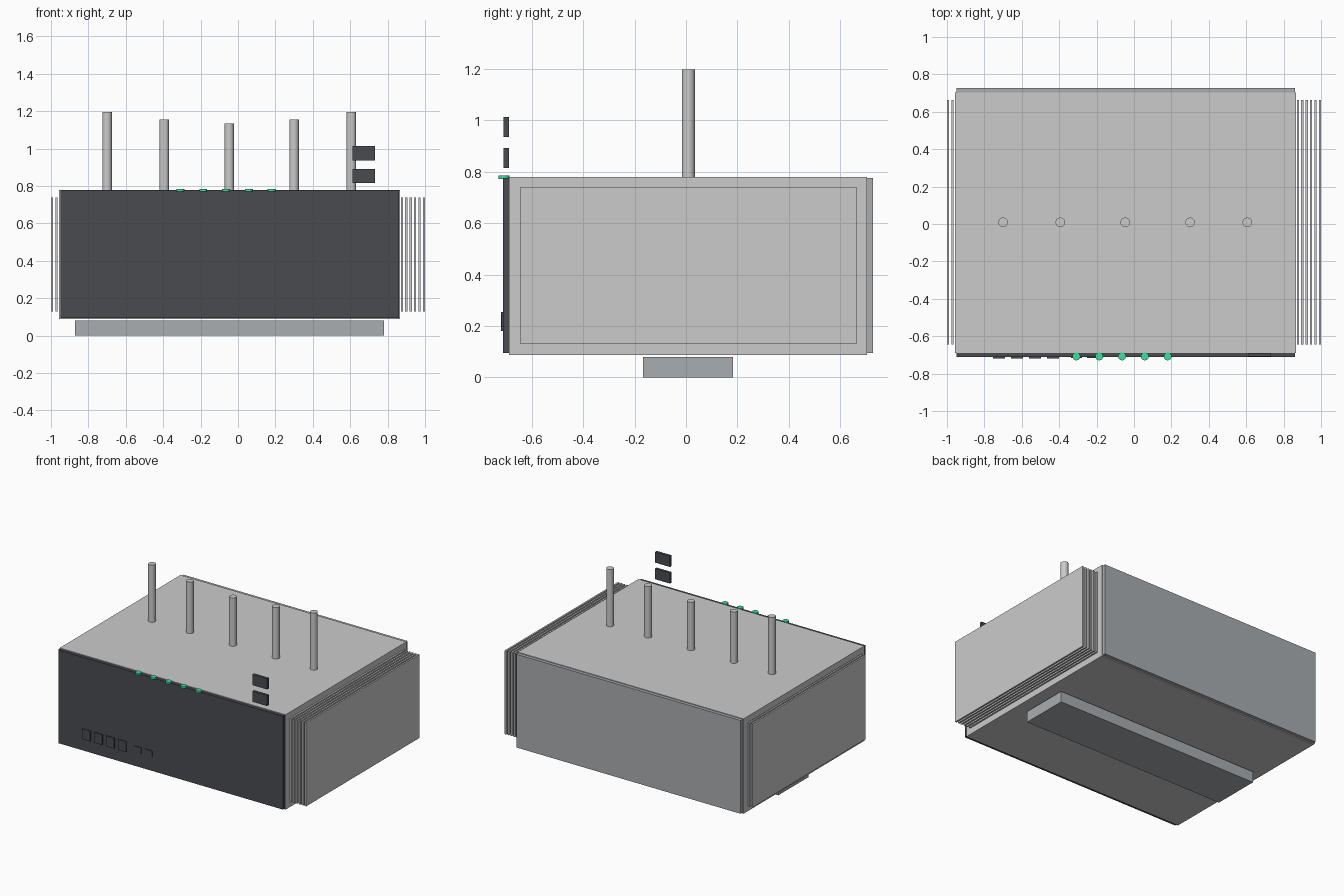
import bpy

if "Cube" in bpy.data.objects:
    bpy.data.objects.remove(bpy.data.objects["Cube"])


def material(name, color):
    m = bpy.data.materials.new(name)
    m.diffuse_color = (*color, 1)
    m.use_nodes = True
    m.node_tree.nodes["Principled BSDF"].inputs["Base Color"].default_value = m.diffuse_color
    return m


DARK = material("dark_panel", (0.065, 0.07, 0.08))
GREEN = material("green_light", (0.04, 0.75, 0.35))
STEEL = material("steel", (0.40, 0.42, 0.44))


def box(name, x, y, z, mat=None):
    """Box from (min, max) ranges on each axis."""
    r = (x, y, z)
    bpy.ops.mesh.primitive_cube_add(size=1, location=[(a + b) / 2 for a, b in r])
    o = bpy.context.object
    o.name = name
    o.scale = [b - a for a, b in r]
    bpy.ops.object.transform_apply(location=False, rotation=False, scale=True)
    if mat:
        o.data.materials.append(mat)
    return o


def rod(name, x, y, z, radius, mat=None, sides=24):
    """Upright cylinder spanning the z range."""
    bpy.ops.mesh.primitive_cylinder_add(vertices=sides, radius=radius, depth=z[1] - z[0],
                                        location=(x, y, sum(z) / 2))
    o = bpy.context.object
    o.name = name
    bpy.ops.object.shade_smooth_by_angle()
    if mat:
        o.data.materials.append(mat)
    return o


# Main case with front and back panels
box("case_body", (-0.957, 0.866), (-0.689, 0.704), (0.088, 0.78))
box("front_panel", (-0.95, 0.86), (-0.711, -0.689), (0.095, 0.775), DARK)
box("back_panel", (-0.95, 0.86), (0.704, 0.728), (0.095, 0.775), STEEL)

# Mounting rail underneath
box("mounting_rail", (-0.872, 0.78), (-0.168, 0.182), (0, 0.08), STEEL)

# Cooling fins: the left row is mostly sunk into the case
PITCH, THICK = 0.0235, 0.012
for side, start, count in (("right", 0.8705, 6), ("left", -1.0, 2)):
    for i in range(count):
        x = start + i * PITCH
        box(f"{side}_fin_{i + 1}", (x, x + THICK), (-0.643, 0.663), (0.13, 0.74))

# Antennas
for i, (x, top) in enumerate(((-0.70, 1.197), (-0.394, 1.155), (-0.047, 1.133),
                              (0.30, 1.155), (0.606, 1.197))):
    rod(f"antenna_{i + 1}", x, 0.009, (0.77, top), 0.0255)

# Status lights along the upper front edge
for i in range(5):
    rod(f"status_light_{i + 1}", -0.308 + i * 0.122, -0.708, (0.772, 0.785), 0.021, GREEN)

# Network ports
for i in range(4):
    x = -0.722 + i * 0.0963
    box(f"network_port_{i + 1}", (x - 0.033, x + 0.033), (-0.719, -0.70), (0.18, 0.255), DARK)

# Small data ports
for i in range(2):
    x = -0.308 + i * 0.086
    box(f"data_port_{i + 1}", (x - 0.029, x + 0.029), (-0.717, -0.70), (0.197, 0.242), DARK)

# Card slot covers above the front edge
for i, z in enumerate(((0.815, 0.892), (0.936, 1.014))):
    box(f"card_slot_{i + 1}", (0.612, 0.732), (-0.709, -0.689), z, DARK)
